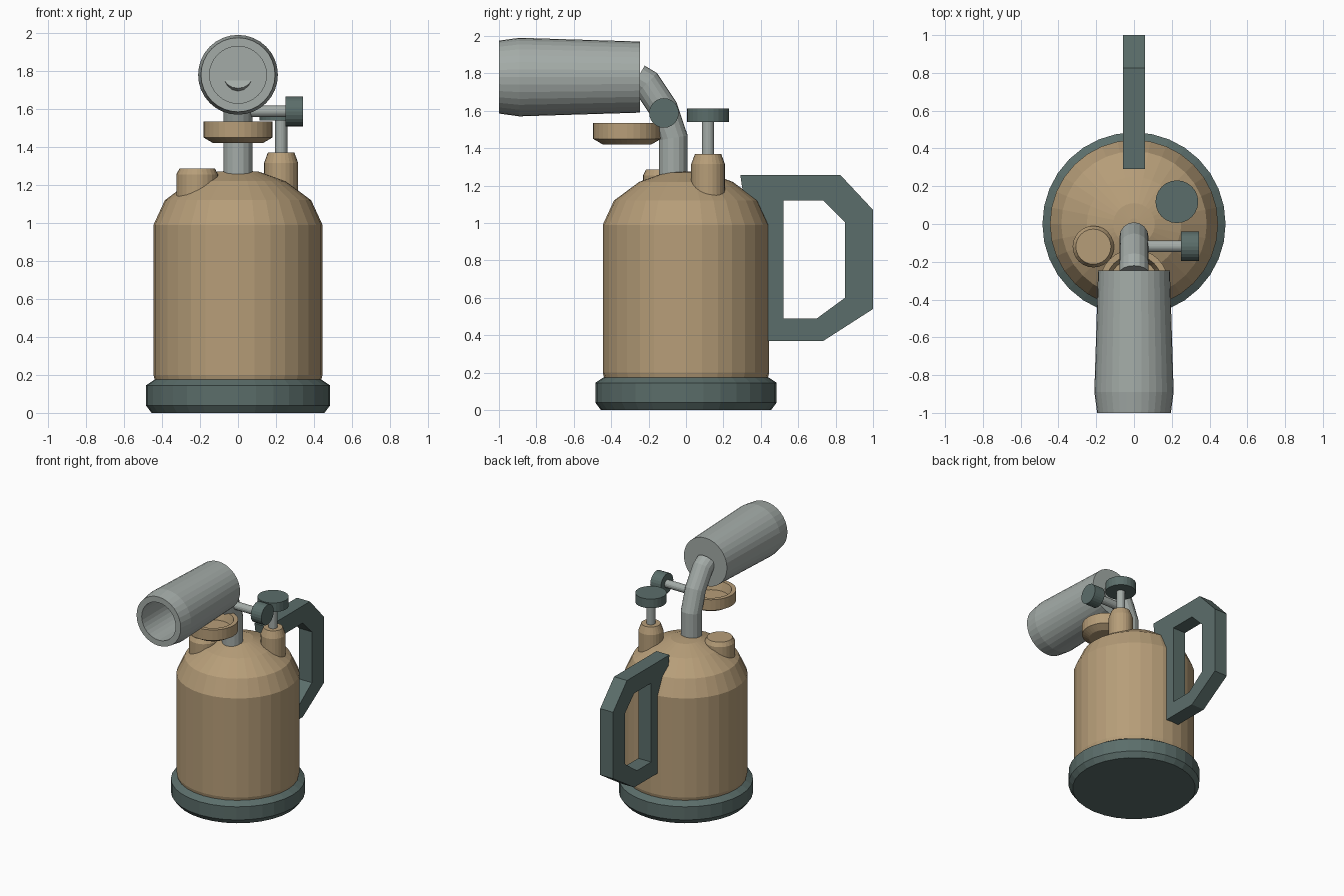
import bpy, bmesh, math
from mathutils import Vector, Matrix

if "Cube" in bpy.data.objects:
    bpy.data.objects.remove(bpy.data.objects["Cube"])


def material(name, rgb):
    m = bpy.data.materials.new(name)
    m.diffuse_color = (*rgb, 1)
    m.use_nodes = True
    m.node_tree.nodes["Principled BSDF"].inputs["Base Color"].default_value = m.diffuse_color
    return m


BRASS = material("brass", (0.47, 0.34, 0.19))
DARK = material("dark_green", (0.105, 0.155, 0.145))
STEEL = material("steel", (0.37, 0.41, 0.39))


def finish(bm, name, mat):
    bmesh.ops.recalc_face_normals(bm, faces=bm.faces)
    me = bpy.data.meshes.new(name)
    bm.to_mesh(me)
    bm.free()
    ob = bpy.data.objects.new(name, me)
    bpy.context.collection.objects.link(ob)
    me.materials.append(mat)
    return ob


def loft(bm, rings):
    """Skin a list of vertex rings and cap both ends."""
    for a, b in zip(rings, rings[1:]):
        n = len(a)
        for i in range(n):
            bm.faces.new((a[i], a[(i + 1) % n], b[(i + 1) % n], b[i]))
    bm.faces.new(rings[0])
    bm.faces.new(rings[-1])


def lathe(name, profile, mat, centre=(0, 0), axis="z", n=32):
    """Spin (radius, position) pairs round an axis; centre gives the other two coordinates."""
    bm = bmesh.new()
    rings = []
    for r, h in profile:
        ring = []
        for i in range(n):
            t = 2 * math.pi * i / n
            u, v = centre[0] + r * math.cos(t), centre[1] + r * math.sin(t)
            co = {"z": (u, v, h), "y": (u, h, v), "x": (h, u, v)}[axis]
            ring.append(bm.verts.new(co))
        rings.append(ring)
    loft(bm, rings)
    return finish(bm, name, mat)


def tube(name, path, radius, mat, n=16):
    """Sweep a circle along a path of (y, z) points with mitred bends."""
    bm = bmesh.new()
    pts = [Vector((0, y, z)) for y, z in path]
    rings = []
    for i, p in enumerate(pts):
        d_in = (p - pts[i - 1]).normalized() if i else None
        d_out = (pts[i + 1] - p).normalized() if i < len(pts) - 1 else None
        d = ((d_in or d_out) + (d_out or d_in)).normalized()
        side = Vector((1, 0, 0))
        up = d.cross(side) / d.dot(d_in or d_out)
        rings.append([bm.verts.new(p + radius * (math.cos(t) * side + math.sin(t) * up))
                      for t in (2 * math.pi * k / n for k in range(n))])
    loft(bm, rings)
    return finish(bm, name, mat)


# Tank body and its base ring
lathe("base", [(0.455, 0), (0.485, 0.04), (0.485, 0.145), (0.44, 0.175)], DARK)
lathe("tank", [(0.435, 0.16), (0.445, 0.2), (0.445, 0.99), (0.385, 1.12),
               (0.25, 1.22), (0.11, 1.27), (0.03, 1.276)], BRASS)

# Burner neck and hollow barrel
tube("neck", [(-0.068, 1.2), (-0.068, 1.455), (-0.12, 1.61), (-0.21, 1.745), (-0.26, 1.775)],
     0.077, STEEL)
lathe("burner_barrel", [(0.19, -0.245), (0.21, -0.89), (0.195, -1.0),
                        (0.15, -1.0), (0.15, -0.275)], STEEL, (0, 1.78), "y")

# Preheating pan under the barrel
lathe("preheat_pan", [(0.13, 1.42), (0.182, 1.45), (0.182, 1.535), (0.15, 1.535),
                      (0.13, 1.47)], BRASS, (0, -0.315))

# Filler cap
lathe("filler_cap", [(0.11, 1.1), (0.11, 1.255), (0.093, 1.287)], BRASS, (-0.215, -0.12), n=24)

# Pump: boss, rod and knob
PUMP = (0.227, 0.118)
lathe("pump_boss", [(0.09, 1.1), (0.09, 1.315), (0.07, 1.37)], BRASS, PUMP, n=24)
lathe("pump_rod", [(0.033, 1.34), (0.033, 1.56)], STEEL, PUMP, n=16)
lathe("pump_knob", [(0.113, 1.54), (0.113, 1.613)], DARK, PUMP, n=24)

# Valve: side spindle and knob
VALVE = (-0.118, 1.588)
lathe("valve_spindle", [(0.031, 0.0), (0.031, 0.27)], STEEL, VALVE, "x", 16)
lathe("valve_knob", [(0.079, 0.25), (0.079, 0.343)], DARK, VALVE, "x", 24)

# Handle: a six-sided loop extruded across x
outer = [(0.29, 1.257), (0.825, 1.257), (1.0, 1.07), (1.0, 0.54), (0.735, 0.37), (0.425, 0.37)]
inner = [(0.52, 1.12), (0.735, 1.12), (0.85, 1.005), (0.85, 0.60), (0.70, 0.49), (0.52, 0.49)]
bm = bmesh.new()
loops = [[bm.verts.new((x, y, z)) for y, z in pts]
         for pts, x in ((outer, -0.057), (outer, 0.057), (inner, 0.057), (inner, -0.057))]
for a, b in zip(loops, loops[1:] + loops[:1]):
    for i in range(6):
        j = (i + 1) % 6
        bm.faces.new((a[i], a[j], b[j], b[i]))
finish(bm, "handle", DARK)
